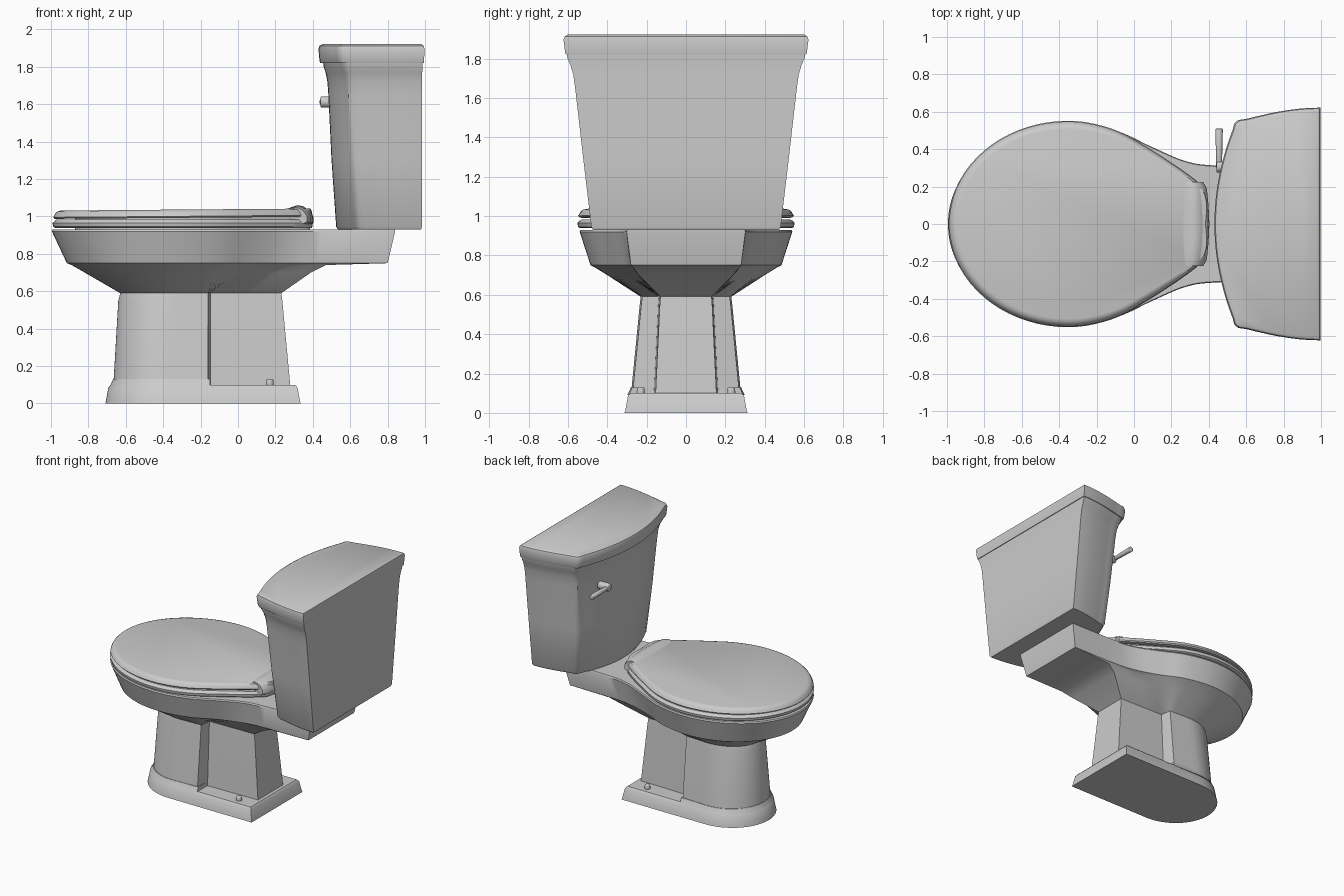
import bpy, bmesh, math
from mathutils import Matrix

if "Cube" in bpy.data.objects:
    bpy.data.objects.remove(bpy.data.objects["Cube"])


def finish(name, bm, angle=35):
    bmesh.ops.remove_doubles(bm, verts=bm.verts, dist=1e-5)
    bmesh.ops.recalc_face_normals(bm, faces=bm.faces)
    me = bpy.data.meshes.new(name)
    bm.to_mesh(me)
    bm.free()
    ob = bpy.data.objects.new(name, me)
    bpy.context.collection.objects.link(ob)
    bpy.ops.object.select_all(action='DESELECT')
    ob.select_set(True)
    bpy.context.view_layer.objects.active = ob
    bpy.ops.object.shade_smooth_by_angle(angle=math.radians(angle))
    return ob


def loft(name, layers, slope=0.0, angle=35):
    """Skin a stack of (z, half outline) layers mirrored over y = 0."""
    bm = bmesh.new()
    rings = []
    for z, half in layers:
        ring = half + [(x, -y) for x, y in reversed(half) if y > 1e-6]
        rings.append([bm.verts.new((x, y, z + slope * x)) for x, y in ring])
    n = len(rings[0])
    for a, b in zip(rings, rings[1:]):
        for i in range(n):
            j = (i + 1) % n
            bm.faces.new((a[i], a[j], b[j], b[i]))
    bm.faces.new(rings[0])
    bm.faces.new(rings[-1])
    return finish(name, bm, angle)


def outline(front, wide, tail, smooth=True, steps=18, sub=5):
    """Half outline: rounded nose up to the widest point, then a tail to the rear."""
    wx, w = wide
    pts = []
    for i in range(steps):
        t = math.pi / 2 * i / steps
        pts.append((wx - (wx - front) * math.cos(t), w * math.sin(t)))
    keys = [wide] + tail
    ext = [(2 * wx - tail[0][0], tail[0][1])] + keys + [keys[-1]]
    for k in range(len(keys) - 1):
        p0, p1, p2, p3 = ext[k:k + 4]
        for s in range(sub):
            t = s / sub
            if smooth:
                pts.append(tuple(0.5 * (2 * b + (c - a) * t + (2 * a - 5 * b + 4 * c - d) * t * t
                                        + (3 * b - a - 3 * c + d) * t ** 3)
                                 for a, b, c, d in zip(p0, p1, p2, p3)))
            else:
                pts.append(tuple(b + (c - b) * t for b, c in zip(p1, p2)))
    return pts + [keys[-1]]


# Bowl, rear shelf and stepped pedestal in one skin
def pedestal(front, wx, w, rear, rw):
    return outline(front, (wx, w), [(-.16, w - .008), (-.148, rw + .008), (0, rw + .005),
                                    (.1, rw + .003), (rear, rw)], smooth=False)


loft("bowl_and_pedestal", [
    (.09, pedestal(-.667, -.38, .28, .28, .155)),
    (.55, pedestal(-.64, -.36, .235, .237, .133)),
    (.59, pedestal(-.63, -.35, .23, .232, .13)),
    (.70, outline(-.82, (-.35, .40), [(-.13, .365), (.03, .30), (.15, .26), (.25, .25), (.39, .24)])),
    (.74, outline(-.89, (-.35, .465), [(-.12, .43), (.06, .35), (.2, .29), (.3, .275), (.47, .27)])),
    (.75, outline(-.915, (-.35, .485), [(-.12, .45), (.06, .37), (.24, .31), (.42, .285), (.80, .28)])),
    (.92, outline(-.995, (-.35, .54), [(-.1, .50), (.1, .41), (.28, .335), (.45, .312), (.84, .302)])),
    (.93, outline(-.99, (-.35, .535), [(-.1, .495), (.1, .405), (.28, .33), (.45, .307), (.84, .30)])),
])


# Stepped foot plinth
def foot(d):
    return outline(-.71 + d, (-.38, .312 - d), [(-.1, .312 - d), (.335 - d, .312 - d)], smooth=False)


loft("foot", [(0, foot(0)), (.015, foot(.004)), (.085, foot(.017)), (.10, foot(.03))])

# Collar sweeping from the foot into the rounded front of the pedestal
collar = [(z, outline(-.667 - d, (-.38, .279 + d), [(-.27, .275 + d), (-.15, .272 + d), (-.149, .15)],
                      smooth=False)) for z, d in ((.09, .02), (.105, .012), (.13, .001))]
loft("pedestal_collar", collar, angle=50)


# Seat ring and lid share one egg outline
def egg(d):
    return outline(-.992 + d, (-.35, .552 - d), [(-.12, .51 - d), (.08, .405 - d), (.33, .235 - d * .7),
                                                 (.385, .15 - d * .5), (.40 - d * .4, 0)])


loft("seat", [(.938, egg(.015)), (.945, egg(.004)), (.965, egg(.0)), (.983, egg(.02))])
loft("seat_core", [(.92, egg(.12)), (1.0, egg(.12))])
loft("lid", [(.995, egg(.012)), (1.003, egg(.004)), (1.022, egg(.014)), (1.034, egg(.026)),
             (1.039, egg(.045))], slope=.008)

# Rolled hinge cover along the back of the lid
bm = bmesh.new()
prof = [(.24, 1.03), (.285, 1.05), (.315, 1.06), (.345, 1.055), (.375, 1.035), (.40, 1.0),
        (.40, .965), (.375, .952), (.33, .952)]
cols = []
for y, s in ((-.225, .8), (-.19, .93), (-.1, .99), (0, 1.02), (.1, .99), (.19, .93), (.225, .8)):
    cols.append([bm.verts.new((.25 + (x - .25) * s, y, 1.0 + (z - 1.0) * min(s, 1))) for x, z in prof])
for a, b in zip(cols, cols[1:]):
    for i in range(len(prof)):
        j = (i + 1) % len(prof)
        bm.faces.new((a[i], a[j], b[j], b[i]))
bm.faces.new(cols[0])
bm.faces.new(cols[-1])
finish("lid_hinge", bm, 50)


# Bow-fronted tank and its lid
def tank_ring(front, w, back):
    cx, cy = front + .115, w * .88
    pts = [(front + (cx - front) * (i / 12) ** 2, cy * i / 12) for i in range(12)]
    pts += [(cx - .008, cy * .985), (cx + .012, cy + .008)]
    for i in range(1, 9):
        t = i / 8
        pts.append((cx + (back - cx) * t, cy + (w - cy) * math.sin(t * math.pi / 2)))
    return pts


loft("tank", [(z, tank_ring(f, w, b)) for z, f, w, b in (
    (.93, .535, .472, .978), (.945, .525, .481, .985), (1.3, .50, .523, .985), (1.65, .483, .563, .985),
    (1.72, .478, .573, .985), (1.77, .468, .588, .985), (1.80, .458, .602, .987), (1.825, .455, .606, .988))])
loft("tank_lid", [(z, tank_ring(f, w, b)) for z, f, w, b in (
    (1.82, .44, .61, .993), (1.83, .436, .614, .995), (1.895, .43, .622, .997),
    (1.912, .436, .617, .993), (1.921, .452, .602, .98))])


# Flush lever: round boss and a tapered arm
def rod(name, p, axis, length, r1, r2, segs=20):
    bm = bmesh.new()
    turn = {'X': Matrix.Rotation(math.pi / 2, 4, 'Y'), 'Y': Matrix.Rotation(-math.pi / 2, 4, 'X'),
            'Z': Matrix.Identity(4)}[axis]
    bmesh.ops.create_cone(bm, cap_ends=True, segments=segs, radius1=r1, radius2=r2, depth=length,
                          matrix=Matrix.Translation(p) @ turn)
    ends = [e for e in bm.edges if e.calc_face_angle(0) > 1]
    bmesh.ops.bevel(bm, geom=ends, offset=min(r1, r2) * .3, segments=2, affect='EDGES', profile=.5)
    return finish(name, bm, 50)


rod("lever_boss", (.485, .305, 1.612), 'X', .09, .03, .03)
rod("lever_arm", (.455, .40, 1.612), 'Y', .22, .015, .02)

# Floor bolt caps
for side, y in (("left", .23), ("right", -.23)):
    rod("bolt_cap_" + side, (.17, y, .113), 'Z', .034, .022, .018)
